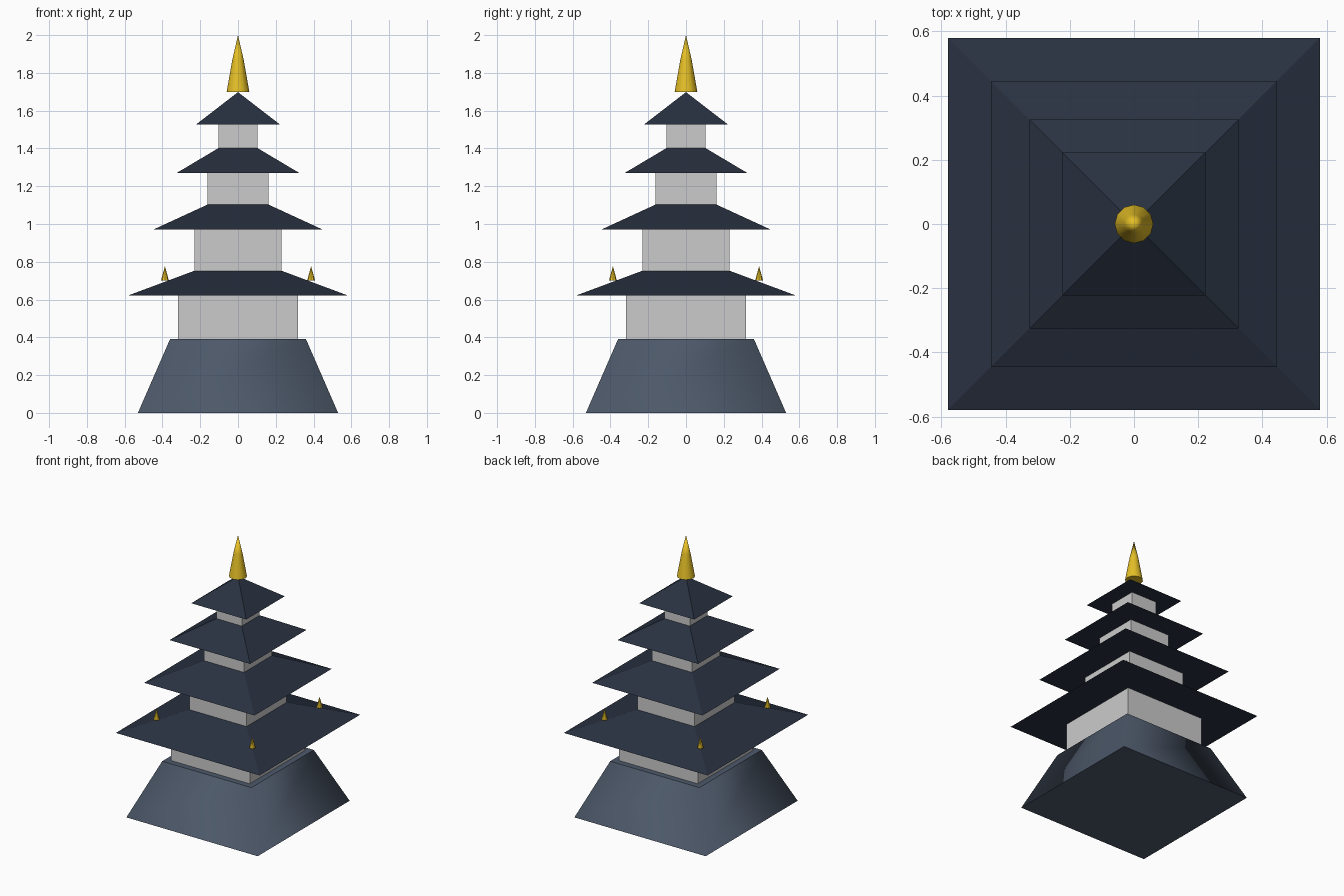
import bpy
import bmesh
import math

if "Cube" in bpy.data.objects:
    bpy.data.objects.remove(bpy.data.objects["Cube"])


def material(name, rgb):
    m = bpy.data.materials.new(name)
    m.diffuse_color = (*rgb, 1.0)
    m.use_nodes = True
    m.node_tree.nodes["Principled BSDF"].inputs["Base Color"].default_value = m.diffuse_color
    return m


stone = material("slate_stone", (0.075, 0.10, 0.145))
tile = material("dark_tile", (0.022, 0.031, 0.052))
plaster = material("white_plaster", (0.8, 0.8, 0.8))
gold = material("gold", (0.78, 0.52, 0.02))


def lathe(name, profile, sides, mat, loc=(0, 0), smooth=False):
    """Stack (radius, z) rings; four-sided parts use half-widths as radius."""
    bm = bmesh.new()
    square = sides == 4
    scale, turn = (math.sqrt(2), math.pi / 4) if square else (1, 0)
    rings = []
    for r, z in profile:
        count = sides if r > 0 else 1
        rings.append([bm.verts.new((
            loc[0] + r * scale * math.cos(turn + math.tau * i / sides),
            loc[1] + r * scale * math.sin(turn + math.tau * i / sides),
            z)) for i in range(count)])
    for a, b in zip(rings, rings[1:]):
        for i in range(sides):
            j = (i + 1) % sides
            quad = [a[i], a[j]] + ([b[0]] if len(b) == 1 else [b[j], b[i]])
            bm.faces.new(quad).smooth = smooth
    # flat caps
    caps = [bm.faces.new(rings[0][::-1])]
    if len(rings[-1]) > 1:
        caps.append(bm.faces.new(rings[-1]))
    for cap in caps:
        for e in cap.edges:
            e.smooth = False
    mesh = bpy.data.meshes.new(name)
    bm.to_mesh(mesh)
    bm.free()
    mesh.materials.append(mat)
    ob = bpy.data.objects.new(name, mesh)
    bpy.context.collection.objects.link(ob)
    return ob


# sloping stone foundation
lathe("stone_base", [(0.53, 0), (0.36, 0.39)], 4, stone, smooth=True)

# storeys: wall half-width, wall bottom, eave half-width, eave z, roof top half-width, roof top z
tiers = [
    (0.317, 0.39, 0.58, 0.622, 0.232, 0.752),
    (0.231, 0.752, 0.445, 0.972, 0.163, 1.102),
    (0.162, 1.102, 0.325, 1.27, 0.103, 1.402),
    (0.103, 1.402, 0.222, 1.527, 0.0, 1.698),
]
for n, (wall, z0, eave, z1, top, z2) in enumerate(tiers, 1):
    lathe(f"wall_{n}", [(wall, z0), (wall, z1)], 4, plaster)
    lathe(f"roof_{n}", [(eave, z1), (top, z2)], 4, tile)

# gold spire
lathe("spire", [(0.06, 1.70), (0.03, 1.87), (0, 2.0)], 12, gold, smooth=True)

# small gold finials on the lowest roof corners
for sx in (-1, 1):
    for sy in (-1, 1):
        lathe("corner_finial", [(0.021, 0.70), (0, 0.777)], 8, gold,
              loc=(sx * 0.387, sy * 0.387))
